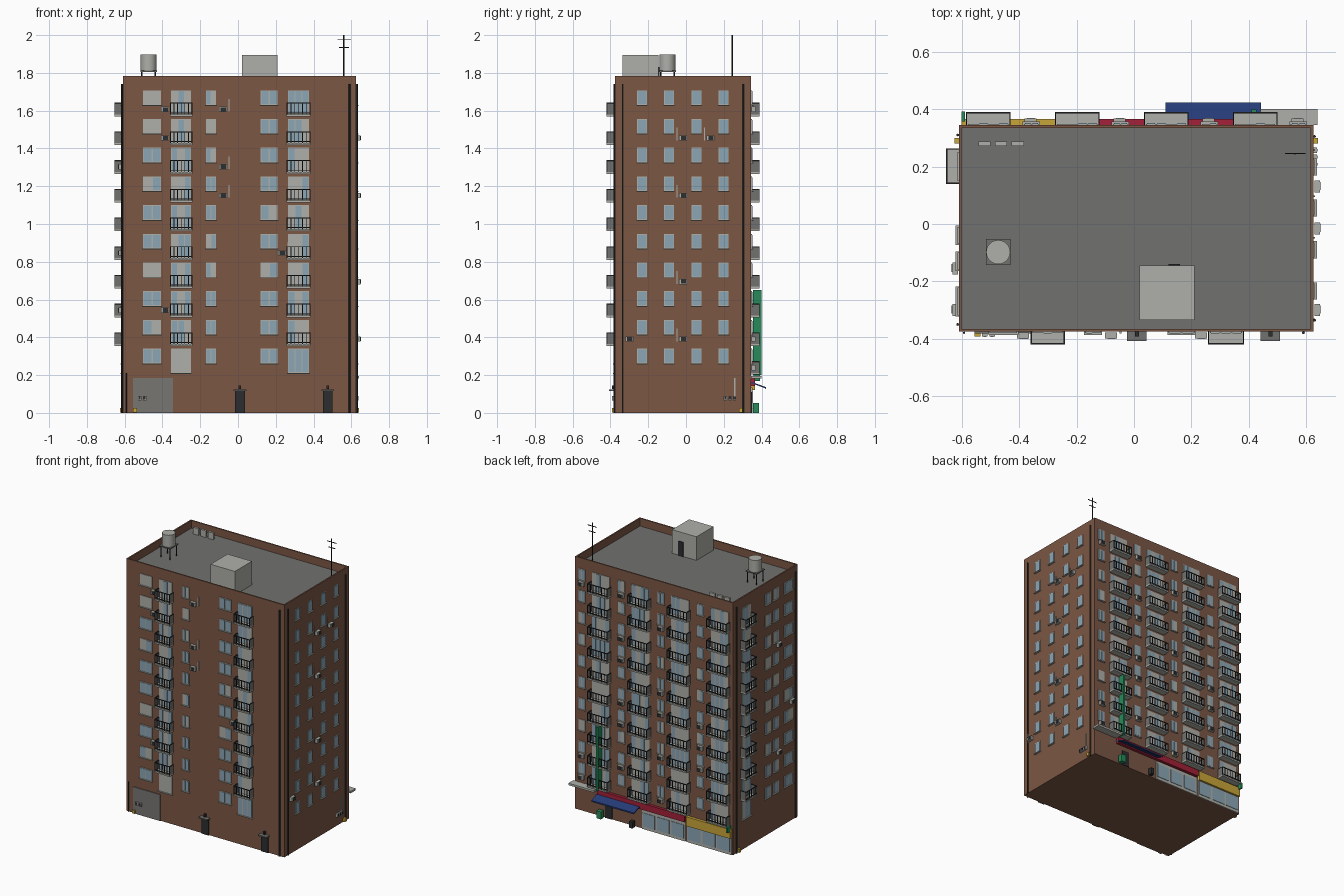
import bpy, bmesh, math, random
from mathutils import Matrix, Vector

cube = bpy.data.objects.get("Cube")
if cube:
    bpy.data.objects.remove(cube, do_unlink=True)
rng = random.Random(4)

COLOURS = {
    "brick": (.2, .095, .059), "roof_grey": (.165, .165, .16),
    "light_grey": (.43, .43, .4), "glass": (.26, .38, .46),
    "dark_metal": (.025, .026, .028), "green": (.02, .26, .1),
    "navy": (.02, .045, .19), "red": (.36, .015, .04),
    "yellow": (.58, .38, .04), "stone": (.19, .18, .17)}
NAMES = list(COLOURS)
mats = []
for name, rgb in COLOURS.items():
    m = bpy.data.materials.new(name)
    m.use_nodes = True
    m.diffuse_color = (*rgb, 1)
    m.node_tree.nodes["Principled BSDF"].inputs["Base Color"].default_value = (*rgb, 1)
    mats.append(m)

X0, X1, Y0, Y1, H = -.61, .625, -.375, .345, 1.783
FLOORS = [.302 + .152 * i for i in range(10)]
parts = {}


def mesh_of(part):
    return parts.setdefault(part, bmesh.new())


def paint(geom, mat):
    for f in {f for v in geom for f in v.link_faces}:
        f.material_index = NAMES.index(mat)


def box(part, mat, lo, hi):
    lo, hi = Vector(lo), Vector(hi)
    size = [abs(c) for c in hi - lo]
    mx = Matrix.Translation((lo + hi) / 2) @ Matrix.Diagonal((*size, 1))
    paint(bmesh.ops.create_cube(mesh_of(part), size=1, matrix=mx)["verts"], mat)


def rod(part, mat, x, y, z0, z1, r, n=8):
    mx = Matrix.Translation((x, y, (z0 + z1) / 2))
    g = bmesh.ops.create_cone(mesh_of(part), cap_ends=True, segments=n, radius1=r,
                              radius2=r, depth=z1 - z0, matrix=mx)
    paint(g["verts"], mat)


# Wall-local coordinates: u along the wall, d outward, z up
WALLS = {"front": lambda u, d, z: (u, Y0 - d, z), "back": lambda u, d, z: (u, Y1 + d, z),
         "left": lambda u, d, z: (X1 + d, u, z), "right": lambda u, d, z: (X0 - d, u, z)}


def wbox(wall, part, mat, u, d, z):
    at = WALLS[wall]
    box(f"{wall}_{part}", mat, at(u[0], d[0], z[0]), at(u[1], d[1], z[1]))


def window(wall, u0, u1, z0, z1, panes, part="windows", glass=.75):
    """Pale frame, panes that are glass or drawn curtain, and a sill."""
    wbox(wall, part, "light_grey", (u0, u1), (0, .004), (z0, z1))
    w = (u1 - u0) / panes
    for i in range(panes):
        if rng.random() < glass or panes == 1:
            wbox(wall, part, "glass", (u0 + i * w + .004, u0 + (i + 1) * w - .003),
                 (.004, .006), (z0 + .005, z1 - .005))
    wbox(wall, part, "light_grey", (u0 - .004, u1 + .004), (0, .012), (z0 - .005, z0))


def balcony(wall, u0, u1, c, depth=.045):
    """Slab, solid side panels and a barred front railing."""
    z0, z1 = c - .09, c - .028
    wbox(wall, "balcony_slabs", "light_grey", (u0, u1), (0, depth), (z0 - .01, z0))
    for u in (u0, u1 - .004):
        wbox(wall, "balcony_sides", "roof_grey", (u, u + .004), (0, depth - .004), (z0, z1 - .006))
        wbox(wall, "railings", "dark_metal", (u, u + .004), (0, depth), (z1 - .006, z1))
    for z in (z0 + .006, z1 - .005):
        wbox(wall, "railings", "dark_metal", (u0, u1), (depth - .005, depth), (z, z + .005))
    n = round((u1 - u0) / .021)
    for i in range(n + 1):
        u = u0 + (u1 - u0 - .004) * i / n
        wbox(wall, "railings", "dark_metal", (u, u + .004), (depth - .004, depth), (z0, z1))


def air_unit(wall, u, z, pipe=True):
    """Wall-hung cooling unit with a dark fan plate and a pale pipe."""
    wbox(wall, "air_units", "light_grey", (u - .021, u + .021), (.003, .023), (z - .014, z + .014))
    wbox(wall, "air_units", "dark_metal", (u - .012, u + .016), (.023, .025), (z - .011, z + .011))
    if pipe:
        s = -1 if wall == "left" else 1
        wbox(wall, "pipes", "light_grey", (u + s * .03, u + s * .036), (0, .006), (z - .012, z + .055))


# Building shell with sunken roof
box("shell", "brick", (X0, Y0, 0), (X1, Y1, H))
shell = mesh_of("shell")
shell.normal_update()
top = max(shell.faces, key=lambda f: f.calc_center_median().z)
bmesh.ops.inset_region(shell, faces=[top], thickness=.014)
well = bmesh.ops.extrude_face_region(shell, geom=[top])["geom"]
bmesh.ops.delete(shell, geom=[top], context="FACES_ONLY")
bmesh.ops.translate(shell, vec=(0, 0, -.055), verts=[g for g in well if isinstance(g, bmesh.types.BMVert)])
for g in well:
    if isinstance(g, bmesh.types.BMFace):
        g.material_index = NAMES.index("roof_grey")
ROOF = H - .055

# Windows, doors and balconies, floor by floor
for i, c in enumerate(FLOORS):
    lo, hi, door = c - .04, c + .038, c - .09
    window("front", -.503, -.407, lo, hi, 2)
    window("front", -.17, -.116, lo, hi, 2, glass=.7)
    window("front", .12, .21, lo, hi, 2)
    for u0, u1 in ((-.354, -.249), (.264, .376)):
        window("front", u0, u1, door, hi, 3, "balcony_doors", .55)
        if i:
            balcony("front", u0 - .006, u1 + .008, c)
    for u in (-.233, -.09, .056, .199):
        window("left", u - .026, u + .026, lo, hi, 1)
    for k in range(4):
        u = -.508 + .31 * k
        window("back", u - .07, u + .07, door, hi, 4, "balcony_doors", .6)
        balcony("back", u - .078, u + .078, c)
        window("back", u + .124, u + .176, lo, hi, 2, glass=.85)
        if rng.random() < .6:
            air_unit("back", u + .148, c - .063, False)
    window("right", .15, .25, door, hi, 3, "balcony_doors")
    if i:
        balcony("right", .14, .263, c)
    for u, w in ((-.04, .03), (-.13, .03), (-.27, .048)):
        window("right", u - w, u + w, lo, hi, 2)

# Scattered cooling units
for u, floor in ((-.386, 9), (-.08, 9), (-.386, 8), (-.08, 7), (-.08, 6), (.233, 4), (-.386, 2)):
    air_unit("front", u, FLOORS[floor] - .063, u != -.386)
for u, floor in ((.13, 8), (-.015, 8), (-.015, 6), (-.015, 3), (-.3, 1), (-.015, 1)):
    air_unit("left", u, FLOORS[floor] - .063)
for u, floor in ((-.155, 7), (-.3, 4), (-.155, 2)):
    air_unit("right", u, FLOORS[floor] - .063, False)

# Drainpipes
for x, y in ((.59, Y0 - .004), (X1 + .004, -.335), (X1 + .004, .305), (X0 - .004, .31),
             (X0 - .004, -.35)):
    rod("drainpipes", "dark_metal", x, y, 0, 1.74, .005)
rod("drainpipes", "dark_metal", -.592, Y0 - .004, 0, .21, .004)

# Front ground floor: stone panel, meters and entrance doors
wbox("front", "stone_panel", "stone", (-.556, -.344), (0, .006), (0, .186))
for u in (-.52, -.494):
    wbox("front", "meters", "light_grey", (u - .01, u + .01), (.006, .016), (.066, .09))
    wbox("front", "meters", "dark_metal", (u - .005, u + .005), (.016, .018), (.07, .086))
for u in (.01, .475):
    wbox("front", "entrance_doors", "dark_metal", (u - .026, u + .026), (0, .008), (0, .115))
    wbox("front", "door_canopies", "roof_grey", (u - .034, u + .034), (0, .032), (.115, .123))
    wbox("front", "door_lamps", "dark_metal", (u - .007, u + .007), (0, .016), (.126, .146))

# Left wall meters and pipe, corner gas valves
for u in (.208, .233, .257):
    wbox("left", "meters", "light_grey", (u - .009, u + .009), (0, .012), (.066, .09))
    wbox("left", "meters", "dark_metal", (u - .005, u + .005), (.012, .014), (.07, .086))
wbox("left", "pipes", "light_grey", (.254, .261), (0, .006), (.09, .185))
for wall, u in (("front", -.545), ("left", .29), ("right", .29)):
    wbox(wall, "gas_valve", "yellow", (u - .01, u + .01), (0, .016), (.003, .026))

# Shopfronts along the back
for u0, u1 in ((-.6, -.255), (-.24, .1)):
    wbox("back", "shopfronts", "light_grey", (u0, u1), (0, .006), (0, .135))
    w = (u1 - u0) / 3
    for k in range(3):
        wbox("back", "shopfronts", "glass", (u0 + k * w + .01, u0 + (k + 1) * w - .006),
             (.006, .009), (.02, .115))
wbox("back", "shop_door", "dark_metal", (.335, .39), (0, .005), (0, .11))
wbox("back", "yellow_sign", "yellow", (-.6, -.255), (0, .02), (.12, .185))
wbox("back", "red_sign", "red", (-.243, .44), (0, .02), (.142, .187))
wbox("back", "entrance_canopy", "light_grey", (.44, .64), (0, .055), (.182, .196))
wbox("back", "tall_sign", "green", (.41, .426), (.01, .054), (.2, .65))
wbox("back", "small_sign", "green", (-.6, -.588), (.012, .046), (.17, .21))
wbox("back", "planter", "green", (.395, .43), (.01, .042), (0, .052))
wbox("back", "litter_bin", "dark_metal", (.15, .175), (.01, .04), (0, .045))

# Sloping awning from a wall-to-edge profile
awning = mesh_of("awning")
ends = [[awning.verts.new((x, Y1 + d, z)) for d, z in
         ((0, .165), (.079, .136), (.079, .126), (.074, .13), (0, .158))] for x in (.11, .443)]
awning.faces.new(ends[0])
awning.faces.new(ends[1][::-1])
for k in range(5):
    j = (k + 1) % 5
    awning.faces.new((ends[0][j], ends[0][k], ends[1][k], ends[1][j]))
for f in awning.faces:
    f.material_index = NAMES.index("navy")

# Roof stair house
box("stair_house", "light_grey", (.02, -.335, ROOF), (.21, -.145, 1.895))
box("stair_house_door", "dark_metal", (.12, -.145, ROOF), (.16, -.14, 1.83))

# Water tank on a braced stand
TX, TY = -.473, -.098
box("tank_stand", "roof_grey", (TX - .043, TY - .045, 1.805), (TX + .043, TY + .045, 1.812))
for sx in (-1, 1):
    for sy in (-1, 1):
        rod("tank_stand", "dark_metal", TX + sx * .036, TY + sy * .036, ROOF, 1.806, .004)
rod("water_tank", "light_grey", TX, TY, 1.812, 1.897, .042, 24)

# Roof vents and aerial
for x in (-.52, -.463, -.405):
    box("roof_vents", "light_grey", (x - .021, .272, ROOF), (x + .021, .287, 1.775))
rod("aerial", "dark_metal", .56, .245, ROOF, 2, .003)
for z, w in ((1.975, .036), (1.935, .026)):
    box("aerial", "dark_metal", (.562 - w, .243, z - .002), (.562 + w, .247, z + .002))

# Turn the parts into objects
for name, bm in parts.items():
    bmesh.ops.recalc_face_normals(bm, faces=bm.faces)
    me = bpy.data.meshes.new(name)
    bm.to_mesh(me)
    bm.free()
    for m in mats:
        me.materials.append(m)
    ob = bpy.data.objects.new(name, me)
    bpy.context.collection.objects.link(ob)
    if name == "water_tank":
        bpy.context.view_layer.objects.active = ob
        ob.select_set(True)
        bpy.ops.object.shade_smooth_by_angle(angle=math.radians(40))
        ob.select_set(False)
